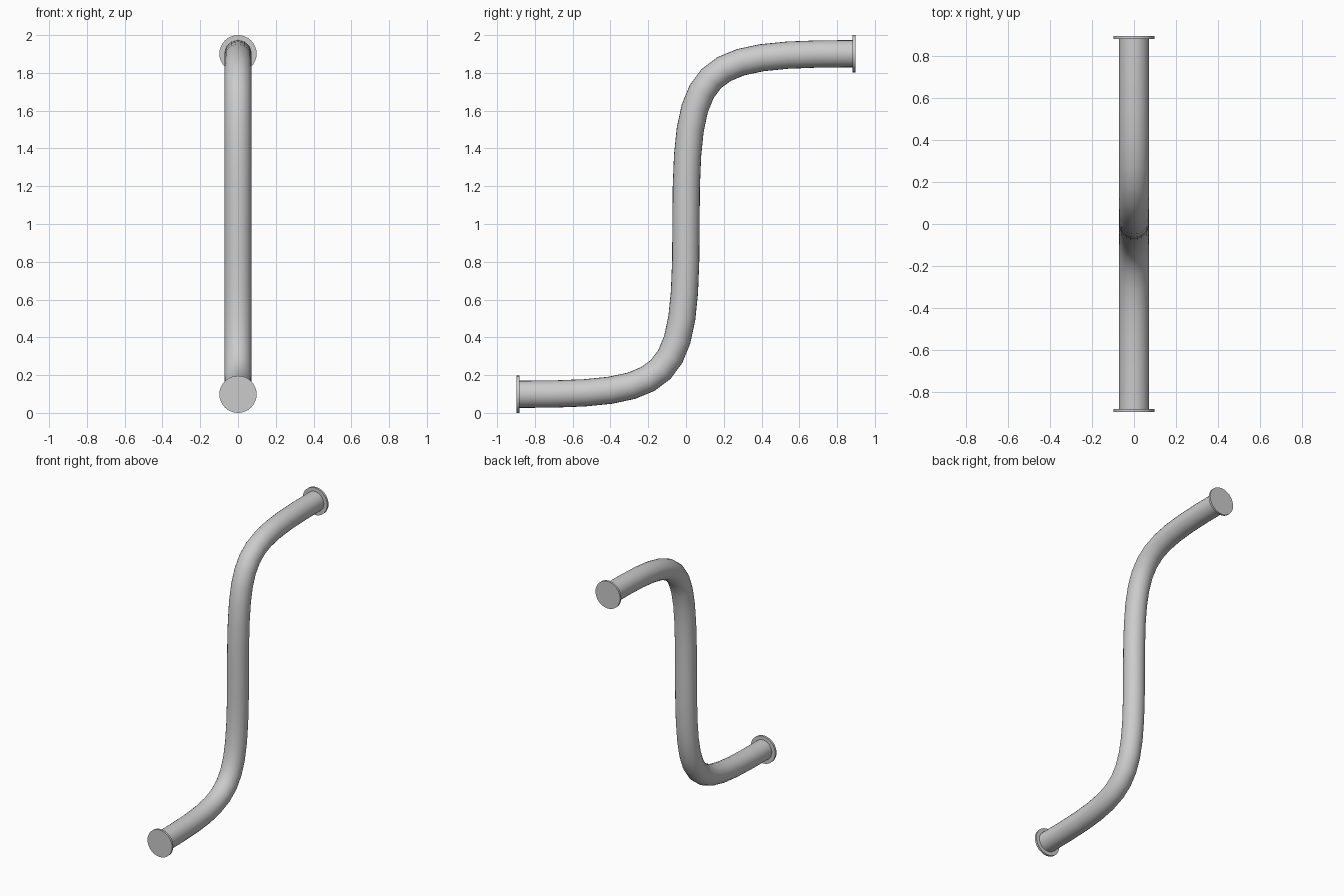
import bpy
import math

if "Cube" in bpy.data.objects:
    bpy.data.objects.remove(bpy.data.objects["Cube"], do_unlink=True)

PIPE_R = 0.072
FLANGE_R = 0.0985
FLANGE_T = 0.015
END_Y = 0.897
MID_Z = 1.0
RISE = MID_Z - FLANGE_R

steel = bpy.data.materials.new("grey_steel")
steel.use_nodes = True
steel.diffuse_color = (0.6, 0.6, 0.6, 1)
steel.node_tree.nodes["Principled BSDF"].inputs["Base Color"].default_value = (0.6, 0.6, 0.6, 1)


def activate(obj):
    bpy.ops.object.select_all(action='DESELECT')
    obj.select_set(True)
    bpy.context.view_layer.objects.active = obj


# Pipe: S-shaped Bezier path, point-symmetric about its middle
curve = bpy.data.curves.new("bent_pipe", 'CURVE')
curve.dimensions = '3D'
curve.resolution_u = 12
curve.bevel_depth = PIPE_R
curve.bevel_resolution = 10
spline = curve.splines.new('BEZIER')
spline.bezier_points.add(2)
for point, side in zip(spline.bezier_points, (-1, 0, 1)):
    point.handle_left_type = point.handle_right_type = 'FREE'
    if side:
        end_y = side * (END_Y - FLANGE_T / 2)
        z = MID_Z + side * RISE
        point.co = (0, end_y, z)
        inner, outer = (0, side * 0.06, z), (0, end_y + side * 0.1, z)
        point.handle_left = inner if side > 0 else outer
        point.handle_right = outer if side > 0 else inner
    else:
        point.co = (0, 0, MID_Z)
        point.handle_left = (0, 0, MID_Z - 0.85)
        point.handle_right = (0, 0, MID_Z + 0.85)
pipe = bpy.data.objects.new("bent_pipe", curve)
bpy.context.collection.objects.link(pipe)
activate(pipe)
bpy.ops.object.convert(target='MESH')
pipe = bpy.context.object
pipe.data.materials.clear()
pipe.data.materials.append(steel)
bpy.ops.object.shade_smooth_by_angle(angle=math.radians(40))

# End flanges: thin discs closing each pipe end
for name, side in (("front_flange", -1), ("back_flange", 1)):
    bpy.ops.mesh.primitive_cylinder_add(
        vertices=32, radius=FLANGE_R, depth=FLANGE_T,
        location=(0, side * (END_Y - FLANGE_T / 2), MID_Z + side * RISE),
        rotation=(math.pi / 2, 0, 0))
    flange = bpy.context.object
    flange.name = name
    flange.data.materials.append(steel)
    bpy.ops.object.shade_smooth_by_angle(angle=math.radians(40))
